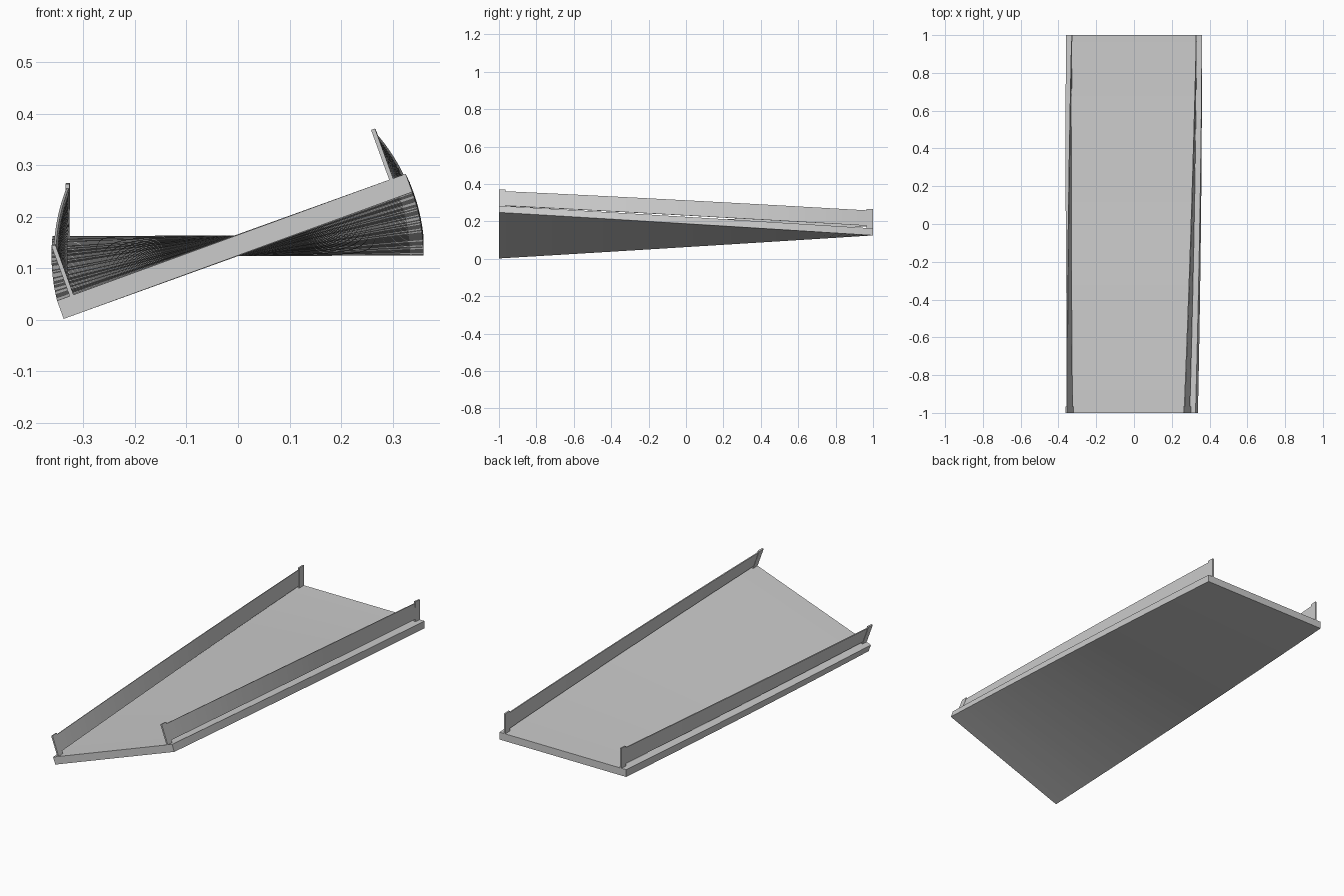
import bpy, bmesh, math

if "Cube" in bpy.data.objects:
    bpy.data.objects.remove(bpy.data.objects["Cube"])

BANK = math.radians(20)   # roll at the front end, easing to flat at the back
PIVOT_Z = 0.125           # underside centre line, axis of the twist


def banked(u, y, v):
    a = BANK * (1 - y) / 2
    return (u * math.cos(a) - v * math.sin(a), y,
            PIVOT_Z + u * math.sin(a) + v * math.cos(a))


def twisted_bar(name, u0, u1, v0, v1, y0, y1, steps):
    """Rectangular section swept along y, following the twist."""
    bm = bmesh.new()
    rings = []
    for i in range(steps + 1):
        y = y0 + (y1 - y0) * i / steps
        rings.append([bm.verts.new(banked(u, y, v))
                      for u, v in ((u0, v0), (u1, v0), (u1, v1), (u0, v1))])
    for a, b in zip(rings, rings[1:]):
        for k in range(4):
            n = (k + 1) % 4
            bm.faces.new((a[k], a[n], b[n], b[k]))
    bm.faces.new(rings[0])
    bm.faces.new(rings[-1])
    bmesh.ops.recalc_face_normals(bm, faces=bm.faces)
    mesh = bpy.data.meshes.new(name)
    bm.to_mesh(mesh)
    bm.free()
    ob = bpy.data.objects.new(name, mesh)
    bpy.context.collection.objects.link(ob)
    return ob


# Road deck
twisted_bar("road_deck", -0.36, 0.36, 0, 0.0375, -1, 1, 50)

for side, s in (("left", -1), ("right", 1)):
    # Guard rail, floating just above the deck
    twisted_bar(f"{side}_guard_rail", s * 0.3275, s * 0.3325,
                0.050, 0.132, -0.99, 0.99, 50)
    # End posts
    for end, y in (("front", -1), ("back", 0.965)):
        twisted_bar(f"{side}_{end}_post", s * 0.326, s * 0.334,
                    0.037, 0.1405, y, y + 0.035, 1)
